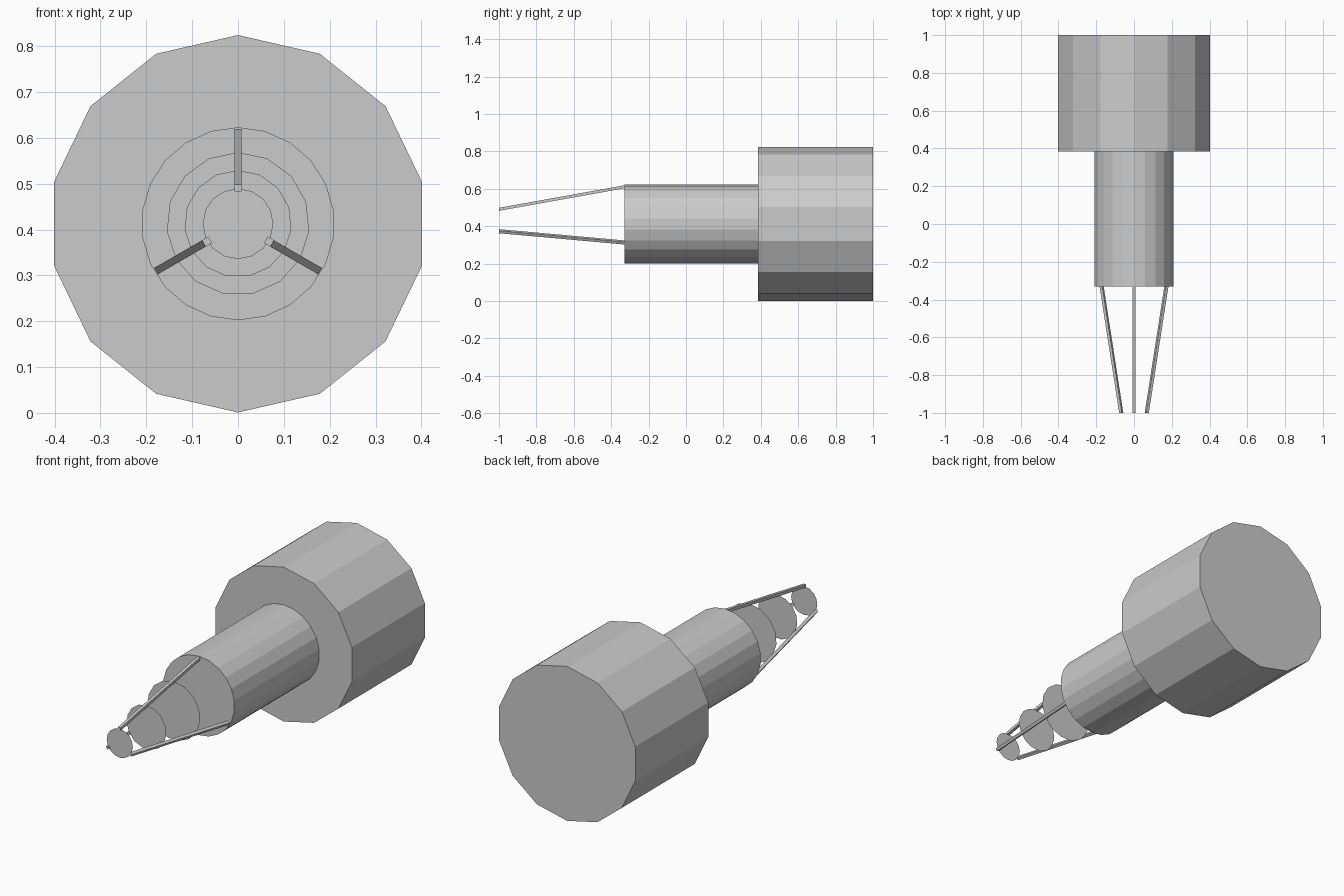
import bpy, bmesh
from math import sin, cos, pi, radians
from mathutils import Vector

if "Cube" in bpy.data.objects:
    bpy.data.objects.remove(bpy.data.objects["Cube"])

ZC = 0.4125  # height of the long axis


def make(name, bm):
    bmesh.ops.recalc_face_normals(bm, faces=bm.faces)
    me = bpy.data.meshes.new(name)
    bm.to_mesh(me)
    bm.free()
    ob = bpy.data.objects.new(name, me)
    bpy.context.collection.objects.link(ob)
    return ob


def prism(name, n, r, y0, y1=None):
    """n-sided disc with a corner at the top, extruded along y if y1 is given."""
    bm = bmesh.new()
    ring = [bm.verts.new((r * sin(2 * pi * i / n), y0, ZC + r * cos(2 * pi * i / n)))
            for i in range(n)]
    face = bm.faces.new(ring)
    if y1 is not None:
        ext = bmesh.ops.extrude_face_region(bm, geom=[face], use_keep_orig=True)
        verts = [v for v in ext["geom"] if isinstance(v, bmesh.types.BMVert)]
        bmesh.ops.translate(bm, verts=verts, vec=(0, y1 - y0, 0))
    return make(name, bm)


def rod(name, angle, y0, r0, y1, r1, w):
    """Square rod leaning from radius r0 at y0 to radius r1 at y1."""
    out = Vector((cos(angle), 0, sin(angle)))
    side = Vector((-sin(angle), 0, cos(angle)))
    bm = bmesh.new()
    rings = []
    for y, r in ((y0, r0), (y1, r1)):
        c = Vector((0, y, ZC)) + out * r
        rings.append([bm.verts.new(c + out * a * w / 2 + side * b * w / 2)
                      for a, b in ((1, 1), (1, -1), (-1, -1), (-1, 1))])
    a, b = rings
    bm.faces.new(a)
    bm.faces.new(b)
    for i in range(4):
        j = (i + 1) % 4
        bm.faces.new((a[i], a[j], b[j], b[i]))
    return make(name, bm)


# Wide rear drum and narrower barrel
prism("rear_drum", 14, 0.4115, 0.385, 1.0)
prism("barrel", 22, 0.2105, -0.33, 0.385)

# Thin discs shrinking toward the tip
for i, (n, r, y) in enumerate(((15, 0.156, -0.54), (15, 0.117, -0.77), (16, 0.077, -0.995))):
    prism(f"disc_{i + 1}", n, r, y)

# Three converging rods
for i in range(3):
    rod(f"prong_{i + 1}", radians(90 + 120 * i), -1.0, 0.078, -0.325, 0.199, 0.016)
